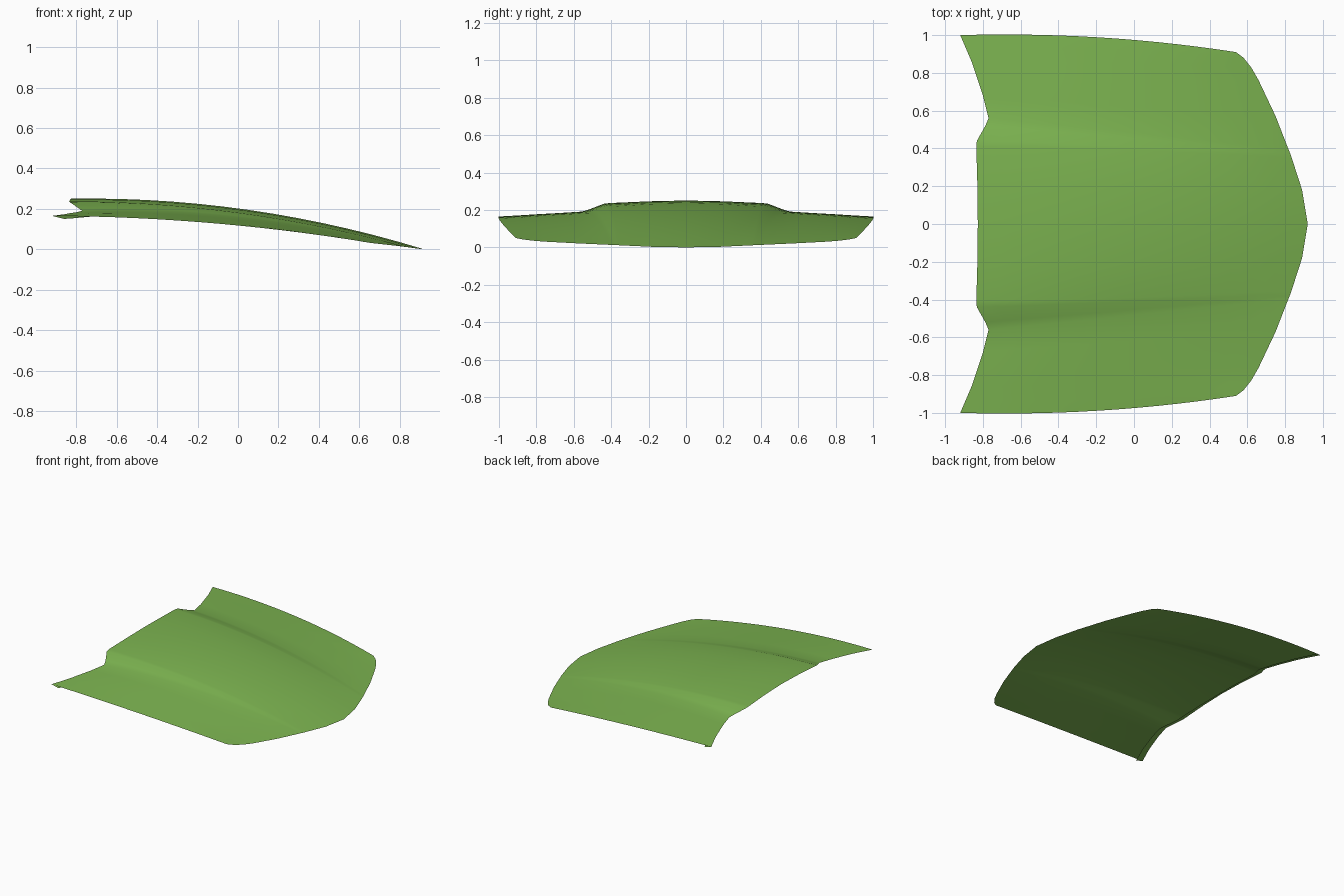
import bpy, bmesh

if "Cube" in bpy.data.objects:
    bpy.data.objects.remove(bpy.data.objects["Cube"])

# Lengthwise rails from centreline to outer edge: rear, middle and front point
RAILS = [
    ((-.827, 0, .25), (.05, 0, .195), (.92, 0, 0)),
    ((-.829, .2, .246), (.04, .19, .191), (.89, .18, .003)),
    ((-.835, .41, .237), (.005, .39, .18), (.835, .35, .011)),
    ((-.832, .44, .233), (0, .41, .177), (.828, .37, .012)),
    ((-.787, .52, .202), (.02, .452, .163), (.823, .383, .012)),
    ((-.77, .56, .19), (.025, .48, .156), (.818, .395, .013)),
    ((-.80, .68, .183), (-.03, .62, .15), (.75, .57, .021)),
    ((-.84, .8, .177), (-.09, .775, .144), (.66, .76, .031)),
    ((-.86, .86, .173), (-.12, .85, .14), (.62, .83, .037)),
    ((-.89, .93, .169), (-.15, .925, .137), (.58, .88, .044)),
    ((-.92, 1.0, .165), (-.185, .988, .134), (.54, .91, .05)),
]
STEPS = 14


def rail_point(rail, u):
    """Smooth curve through the three points of a rail."""
    w = (2 * (u - .5) * (u - 1), 4 * u * (1 - u), 2 * u * (u - .5))
    return [sum(w[k] * rail[k][i] for k in range(3)) for i in range(3)]


# Half of the panel, with the rear edge folded under
bm = bmesh.new()
rows = []
for rail in RAILS:
    x, y, z = rail[0]
    fold = (x + .06, y, z - .04 + .025 * y)
    pts = [fold] + [rail_point(rail, i / STEPS) for i in range(STEPS + 1)]
    rows.append([bm.verts.new(p) for p in pts])
for a, b in zip(rows, rows[1:]):
    for i in range(STEPS + 1):
        f = bm.faces.new((a[i], a[i + 1], b[i + 1], b[i]))
        f.smooth = True
mesh = bpy.data.meshes.new("hood_panel")
bm.to_mesh(mesh)
bm.free()
hood = bpy.data.objects.new("hood_panel", mesh)
bpy.context.collection.objects.link(hood)

# Mirror to the other side
mirror = hood.modifiers.new("mirror", 'MIRROR')
mirror.use_axis = (False, True, False)
mirror.merge_threshold = .0005

# Green paint
paint = bpy.data.materials.new("green_paint")
paint.diffuse_color = (.2, .45, .08, 1)
paint.use_nodes = True
paint.node_tree.nodes["Principled BSDF"].inputs["Base Color"].default_value = paint.diffuse_color
mesh.materials.append(paint)

bpy.context.view_layer.objects.active = hood
hood.select_set(True)
bpy.ops.object.shade_smooth_by_angle(angle=.6)
